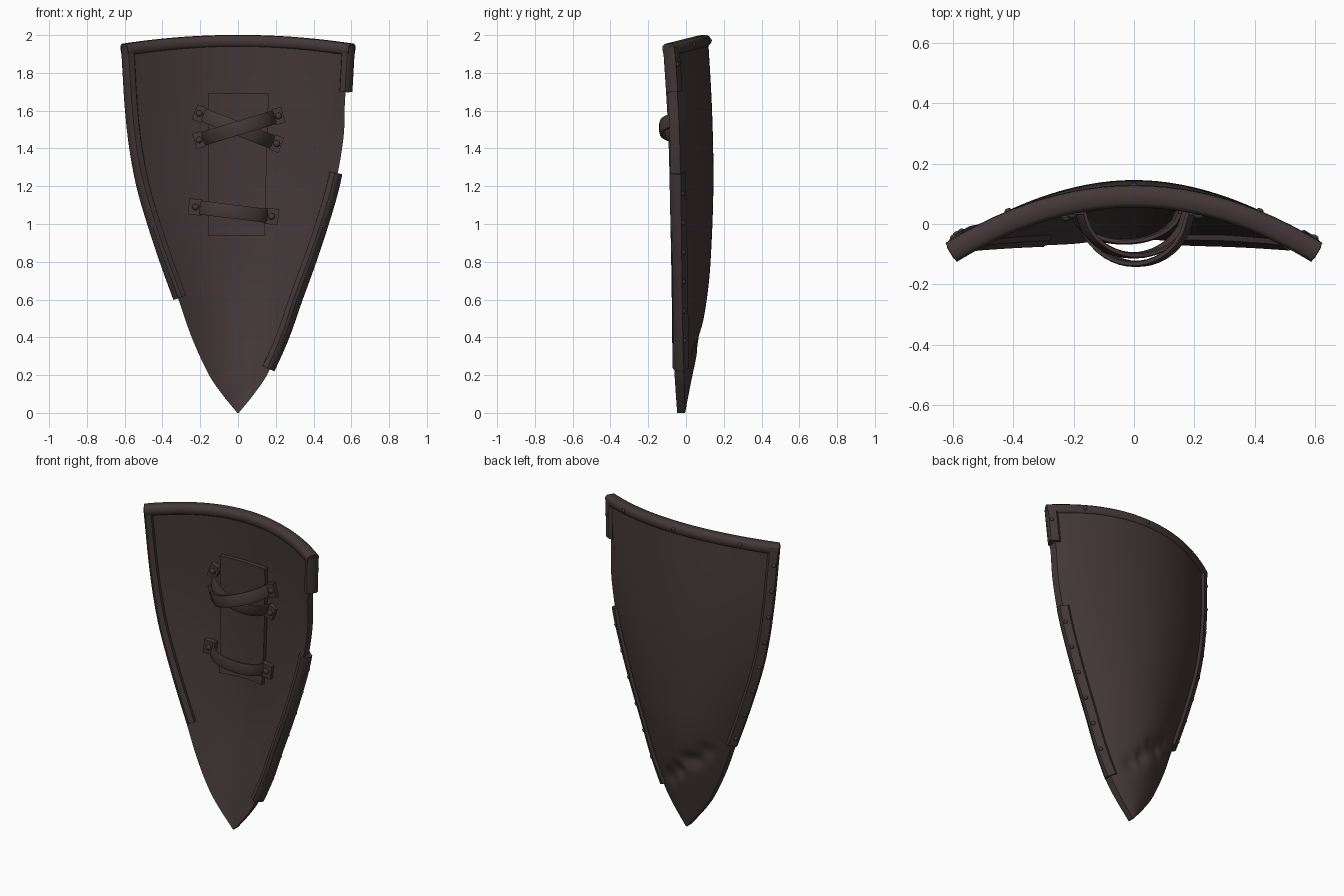
import bpy, bmesh, math
from mathutils import Vector, Matrix

if "Cube" in bpy.data.objects:
    bpy.data.objects.remove(bpy.data.objects["Cube"])

mat = bpy.data.materials.new("dark brown")
mat.use_nodes = True
colour = (0.058, 0.039, 0.041, 1)
mat.diffuse_color = colour
bsdf = next(n for n in mat.node_tree.nodes if n.type == 'BSDF_PRINCIPLED')
bsdf.inputs["Base Color"].default_value = colour
bsdf.inputs["Roughness"].default_value = 0.8


def finish(name, bm):
    bmesh.ops.recalc_face_normals(bm, faces=bm.faces)
    mesh = bpy.data.meshes.new(name)
    bm.to_mesh(mesh)
    bm.free()
    mesh.materials.append(mat)
    ob = bpy.data.objects.new(name, mesh)
    bpy.context.collection.objects.link(ob)
    bpy.ops.object.select_all(action='DESELECT')
    ob.select_set(True)
    bpy.context.view_layer.objects.active = ob
    bpy.ops.object.shade_smooth_by_angle(angle=math.radians(50))


def loft(name, rings):
    """Skin closed rings of equal size and cap both ends."""
    bm = bmesh.new()
    rows = [[bm.verts.new(p) for p in ring] for ring in rings]
    n = len(rows[0])
    for a, b in zip(rows, rows[1:]):
        for i in range(n):
            j = (i + 1) % n
            bm.faces.new((a[i], a[j], b[j], b[i]))
    # caps are strips of quads between the two sides of the ring
    for row in (rows[0], rows[-1]):
        for i in range(n // 2 - 1):
            bm.faces.new((row[i], row[i + 1], row[n - 2 - i], row[n - 1 - i]))
    finish(name, bm)


def lerp(table, z):
    """Smooth curve through a table of (height, value) pairs."""
    n = len(table)
    z = min(max(z, table[0][0]), table[-1][0])
    i = next(k for k in range(n - 1) if z <= table[k + 1][0])
    slope = lambda k: ((table[min(k + 1, n - 1)][1] - table[max(k - 1, 0)][1])
                       / (table[min(k + 1, n - 1)][0] - table[max(k - 1, 0)][0]))
    (z0, a), (z1, b) = table[i], table[i + 1]
    h = z1 - z0
    t = (z - z0) / h
    return ((2*t**3 - 3*t*t + 1) * a + (t**3 - 2*t*t + t) * h * slope(i)
            + (3*t*t - 2*t**3) * b + (t**3 - t*t) * h * slope(i + 1))


# Shield form: half width, ridge depth and edge depth by height
WIDTH = [(0, 0.004), (.1, .085), (.2, .153), (.4, .245), (.6, .315), (.8, .388),
         (1, .455), (1.2, .513), (1.4, .551), (1.6, .574), (1.8, .587), (2, .598)]
RIDGE = [(0, -.026), (.2, .01), (.4, .05), (.6, .084), (.8, .104),
         (1.2, .119), (1.6, .112), (2, .09)]
EDGE = [(0, -.026), (.3, -.04), (1, -.051), (1.5, -.062), (2, -.092)]


def surface(u, z):
    e = lerp(EDGE, z)
    return Vector((u * lerp(WIDTH, z), e + (lerp(RIDGE, z) - e) * (1 - u * u), z))


def normal(u, z):
    du = surface(u + .01, z) - surface(u - .01, z)
    dz = surface(u, z + .01) - surface(u, z - .01)
    n = dz.cross(du).normalized()
    return n if n.y > 0 else -n


def inner(x, z):
    """Depth of the inner face at a given position."""
    return surface(x / lerp(WIDTH, z), z).y - .027


# Plate, battered near the point
DENTS = [(.07, .33, .02), (0, .39, .026), (-.06, .48, .022),
         (-.12, .49, .026), (-.18, .56, .02)]


def dent(x, z):
    return sum(d * math.exp(-((x - cx) / .04) ** 2 - ((z - cz) / .045) ** 2)
               for cx, cz, d in DENTS)


rings = []
COLS, ROWS = 40, 80
for r in range(ROWS + 1):
    v = r / ROWS
    back, front = [], []
    for c in range(COLS + 1):
        u = 2 * c / COLS - 1
        z = v * (1.985 - .045 * u * u)
        p = surface(u, z)
        if u > .94:
            p.x -= .012 * math.exp(-((z - 1.66) / .12) ** 2)
        half = .026 - .005 * max(0, 1 - z / .3)
        back.append(p + Vector((0, half - dent(p.x, z), 0)))
        front.append(p - Vector((0, half, 0)))
    rings.append(back + front[::-1])
loft("shield_plate", rings)


def sweep(name, pts, norms, half_width, half_thick, lip=0):
    """Run a rounded bar along a path; a lip widens one side of its back."""
    a, b, k = half_width, half_thick, .4
    section = [(a, b - b*k), (a - a*k, b), (-a + a*k, b), (-a, b - b*k),
               (-a, -b + b*k), (-a + a*k, -b), (a - a*k, -b), (a, -b + b*k)]
    section = [(s + lip if w > 0 and s * lip > 0 else s, w) for s, w in section]
    out = []
    for i, (p, n) in enumerate(zip(pts, norms)):
        t = (pts[min(i + 1, len(pts) - 1)] - pts[max(i - 1, 0)]).normalized()
        side = t.cross(n).normalized()
        out.append([p + side * s + side.cross(t) * w for s, w in section])
    loft(name, out)


# Rivets are gathered into one object
rivets = bmesh.new()


def rivet(p, n, r=.013):
    m = (Matrix.Translation(p) @ n.to_track_quat('Z', 'Y').to_matrix().to_4x4()
         @ Matrix.Diagonal((1, 1, .7, 1)))
    bmesh.ops.create_uvsphere(rivets, u_segments=8, v_segments=6, radius=r, matrix=m)


# Metal rim in four lengths, with gaps where it has broken away
def rim(name, uz, half_width, rivet_step, first, lip=0):
    pts = [surface(u, z) for u, z in uz]
    norms = [normal(u, z) for u, z in uz]
    sweep(name, pts, norms, half_width, .036, lip)
    for i in range(first, len(pts) - 1, rivet_step):
        rivet(pts[i] + norms[i] * .036, norms[i])


def side_rim(name, sign, top, bottom, n, step):
    zs = [top + (bottom - top) * i / n for i in range(n + 1)]
    rim(name, [(sign * (1 - .01 / lerp(WIDTH, z)), z) for z in zs],
        .027, step, 2, -.016 * sign)


us = [-1.015 + 2.03 * i / 24 for i in range(25)]
rim("top_rim", [(u, 1.969 - .045 * u * u) for u in us], .031, 8, 4)
side_rim("right_rim", -1, 1.94, .61, 24, 3)
side_rim("left_upper_rim", 1, 1.94, 1.70, 5, 9)
side_rim("left_lower_rim", 1, 1.27, .235, 20, 3)

# Padded panel behind the forearm
rings = []
for r in range(17):
    z = .937 + .755 * r / 16
    right = .14 + .03 * (z - .937)
    back, front = [], []
    for c in range(11):
        x = -.16 + (right + .16) * c / 10
        y = inner(x, z)
        back.append(Vector((x, y + .01, z)))
        front.append(Vector((x, y - .026, z)))
    rings.append(back + front[::-1])
loft("arm_pad", rings)


# Leather straps, each ending in two riveted tabs
def strap(name, x0, z0, x1, z1, depth, tab_width):
    pts, n = [], 18
    for i in range(n + 1):
        t = i / n
        x, z = x0 + (x1 - x0) * t, z0 + (z1 - z0) * t
        s = min(1, abs(2 * t - 1) / .88)
        pts.append(Vector((x, inner(x, z) - .014 - depth * (1 - s * s) ** .58, z)))
    up = Vector((z0 - z1, 0, x1 - x0)).normalized()
    norms = []
    for i in range(n + 1):
        t = pts[min(i + 1, n)] - pts[max(i - 1, 0)]
        norms.append(t.cross(up).normalized())
    sweep(name, pts, norms, .037, .01)
    tilt = Matrix.Rotation(math.atan2(z0 - z1, x1 - x0), 4, 'Y')
    tabs = bmesh.new()
    for p in (pts[0], pts[-1]):
        bmesh.ops.create_cube(tabs, size=1, matrix=Matrix.Translation(p) @ tilt
                              @ Matrix.Diagonal((tab_width, .035, .085, 1)))
        rivet(p - Vector((0, .018, 0)), Vector((0, -1, 0)), .018)
    finish(name + "_tabs", tabs)


strap("upper_strap_falling", -.205, 1.585, .205, 1.425, .178, .052)
strap("upper_strap_rising", -.205, 1.445, .215, 1.572, .206, .052)
strap("lower_strap", -.225, 1.09, .178, 1.04, .133, .072)

finish("rivets", rivets)
